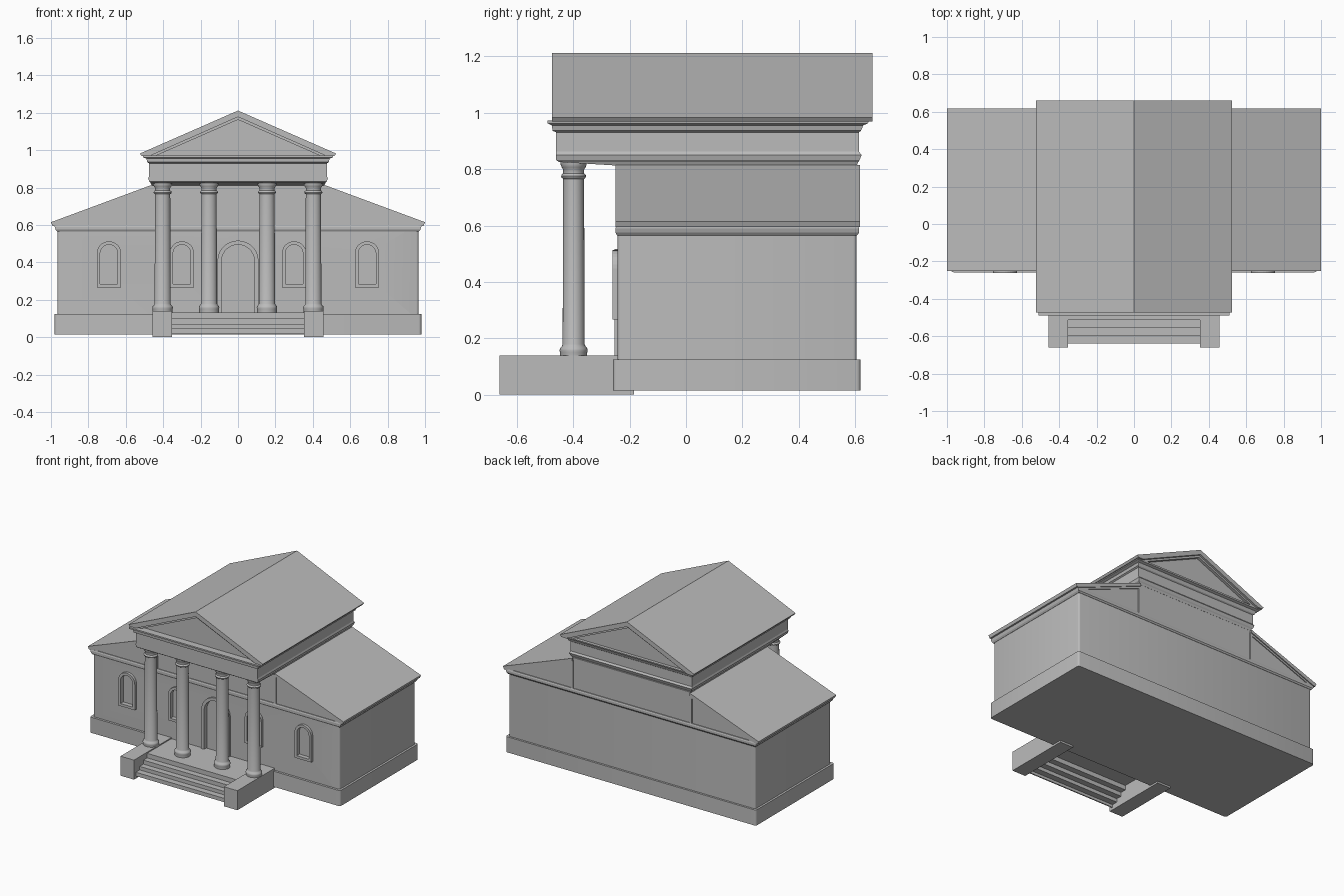
import bpy
import bmesh
import math
from mathutils import Vector

old = bpy.data.objects.get("Cube")
if old:
    bpy.data.objects.remove(old, do_unlink=True)

stone = bpy.data.materials.new("grey_stone")
stone.use_nodes = True
GREY = (0.5, 0.5, 0.5, 1)
stone.diffuse_color = GREY
stone.node_tree.nodes["Principled BSDF"].inputs["Base Color"].default_value = GREY


def finish(name, bm, smooth=False):
    bmesh.ops.recalc_face_normals(bm, faces=bm.faces)
    mesh = bpy.data.meshes.new(name)
    bm.to_mesh(mesh)
    bm.free()
    mesh.materials.append(stone)
    obj = bpy.data.objects.new(name, mesh)
    bpy.context.collection.objects.link(obj)
    if smooth:
        bpy.ops.object.select_all(action='DESELECT')
        obj.select_set(True)
        bpy.context.view_layer.objects.active = obj
        bpy.ops.object.shade_smooth_by_angle(angle=math.radians(35))
    return obj


def extrude(name, points, start, end, axis="y"):
    """Extrude a flat outline along y (outline in x, z) or along x (outline in y, z)."""
    bm = bmesh.new()
    if axis == "y":
        verts = [bm.verts.new((a, start, b)) for a, b in points]
        step = Vector((0, end - start, 0))
    else:
        verts = [bm.verts.new((start, a, b)) for a, b in points]
        step = Vector((end - start, 0, 0))
    face = bm.faces.new(verts)
    out = bmesh.ops.extrude_face_region(bm, geom=[face], use_keep_orig=True)
    moved = [v for v in out["geom"] if isinstance(v, bmesh.types.BMVert)]
    bmesh.ops.translate(bm, vec=step, verts=moved)
    return finish(name, bm)


def box(name, x0, x1, y0, y1, z0, z1, bevel=0):
    bm = bmesh.new()
    bmesh.ops.create_cube(bm, size=1)
    for v in bm.verts:
        v.co = (x1 if v.co.x > 0 else x0, y1 if v.co.y > 0 else y0, z1 if v.co.z > 0 else z0)
    if bevel:
        upright = [e for e in bm.edges if abs(e.verts[0].co.z - e.verts[1].co.z) > 0.001]
        bmesh.ops.bevel(bm, geom=upright, offset=bevel, segments=3, profile=0.5, affect='EDGES')
    return finish(name, bm, smooth=bool(bevel))


def loft(name, levels):
    """Stack of rectangles (z, half width, front, back) joined into one moulding."""
    bm = bmesh.new()
    rings = [[bm.verts.new(p) for p in ((-x, f, z), (x, f, z), (x, b, z), (-x, b, z))]
             for z, x, f, b in levels]
    for low, high in zip(rings, rings[1:]):
        for i in range(4):
            j = (i + 1) % 4
            bm.faces.new((low[i], low[j], high[j], high[i]))
    bm.faces.new(rings[0])
    bm.faces.new(rings[-1])
    return finish(name, bm)


def lathe(name, profile, x, y, sides=28):
    bm = bmesh.new()
    rings = []
    for r, z in profile:
        rings.append([bm.verts.new((x + 1.1 * r * math.cos(math.tau * i / sides),
                                    y + r * math.sin(math.tau * i / sides), z))
                      for i in range(sides)])
    for low, high in zip(rings, rings[1:]):
        for i in range(sides):
            j = (i + 1) % sides
            bm.faces.new((low[i], low[j], high[j], high[i]))
    bm.faces.new(rings[0])
    bm.faces.new(rings[-1])
    return finish(name, bm, smooth=True)


def arch(cx, half, bottom, top, steps=14):
    spring = top - half
    curve = [(cx + half * math.cos(math.pi * i / steps), spring + half * math.sin(math.pi * i / steps))
             for i in range(steps + 1)]
    return [(cx + half, bottom)] + curve + [(cx - half, bottom)]


# Walls with arched recesses
FRONT, BACK = -0.242, 0.604
body = box("main_walls", -0.965, 0.965, FRONT, BACK, 0.1, 0.6, bevel=0.012)
windows = [-0.69, -0.3, 0.3, 0.69]
cutters = [extrude("recess_cutter", arch(x, 0.047, 0.285, 0.495), FRONT - 0.05, FRONT + 0.012)
           for x in windows]
cutters.append(extrude("recess_cutter", arch(0, 0.088, 0.128, 0.495), FRONT - 0.05, FRONT + 0.02))
for cutter in cutters:
    cutter.hide_render = True
    mod = body.modifiers.new("recess", 'BOOLEAN')
    mod.operation = 'DIFFERENCE'
    mod.solver = 'EXACT'
    mod.object = cutter
    bpy.context.view_layer.objects.active = body
    bpy.ops.object.modifier_apply(modifier=mod.name)
    bpy.data.objects.remove(cutter, do_unlink=True)

# Window and door frames
for x in windows:
    ring = arch(x, 0.065, 0.27, 0.513) + arch(x, 0.047, 0.27, 0.495)[::-1]
    extrude("window_frame", ring, FRONT - 0.019, FRONT + 0.004)
    box("window_sill", x - 0.065, x + 0.065, FRONT - 0.019, FRONT + 0.004, 0.267, 0.285)
extrude("door_frame", arch(0, 0.11, 0.125, 0.517) + arch(0, 0.088, 0.125, 0.495)[::-1],
        FRONT - 0.012, FRONT + 0.004)

# Plinth and wall cornice
box("plinth", -0.98, 0.98, -0.258, 0.618, 0.015, 0.125, bevel=0.014)
loft("wall_cornice", [(0.565, 0.967, -0.244, 0.606), (0.575, 0.975, -0.25, 0.613),
                      (0.59, 0.98, -0.25, 0.613), (0.6, 0.98, -0.247, 0.61)])

# Upper hall between the wing roofs
box("upper_hall", -0.462, 0.462, FRONT, BACK, 0.59, 0.83)

# Wing gables, roofs and their trim
for s in (-1, 1):
    extrude("wing_gable", [(s * 0.97, 0.59), (s * 0.45, 0.59), (s * 0.45, 0.795)], FRONT, BACK)
    extrude("wing_roof", [(s * 1.0, 0.615), (s * 0.46, 0.815), (s * 0.46, 0.795),
                          (s * 0.975, 0.595), (s * 0.992, 0.595)], -0.25, 0.617)
    extrude("wing_rake_moulding", [(s * 0.975, 0.597), (s * 0.46, 0.797), (s * 0.46, 0.78),
                                   (s * 0.935, 0.597)], -0.246, 0.61)
    box("wing_corner_trim", min(s * 0.456, s * 0.472), max(s * 0.456, s * 0.472),
        -0.247, 0.61, 0.59, 0.8)

# Entablature and upper cornice
loft("entablature", [(0.812, 0.462, -0.235, 0.605), (0.825, 0.468, -0.45, 0.61),
                     (0.832, 0.475, -0.46, 0.615), (0.85, 0.48, -0.46, 0.622),
                     (0.862, 0.475, -0.46, 0.612), (0.93, 0.475, -0.46, 0.612),
                     (0.936, 0.485, -0.473, 0.62), (0.955, 0.49, -0.475, 0.628),
                     (0.962, 0.508, -0.49, 0.645), (0.972, 0.51, -0.49, 0.647)])

# Pediment and main roof
extrude("pediment_panel", [(-0.49, 0.965), (0.49, 0.965), (0, 1.18)], -0.44, 0.625)
extrude("pediment_moulding", [(-0.49, 0.97), (0, 1.185), (0.49, 0.97), (0.44, 0.97),
                              (0, 1.163), (-0.44, 0.97)], -0.46, 0.645)
extrude("main_roof", [(-0.525, 0.982), (0, 1.212), (0.525, 0.982), (0.515, 0.968),
                      (0.475, 0.968), (0, 1.178), (-0.475, 0.968), (-0.515, 0.968)],
        -0.474, 0.66)

# Columns
column = [(0.048, 0.128), (0.048, 0.15), (0.05, 0.157), (0.048, 0.166), (0.042, 0.172),
          (0.039, 0.18), (0.037, 0.765), (0.042, 0.769), (0.044, 0.775), (0.042, 0.781),
          (0.037, 0.785), (0.037, 0.798), (0.042, 0.806), (0.046, 0.816), (0.046, 0.829)]
for x in (-0.403, -0.155, 0.155, 0.403):
    lathe("column", column, x, -0.398)

# Porch side blocks and steps
for s in (-1, 1):
    box("stair_side_block", min(s * 0.352, s * 0.457), max(s * 0.352, s * 0.457),
        -0.66, -0.185, 0.002, 0.14)
edges = [-0.513, -0.555, -0.597, -0.64]
heights = [0.132, 0.1, 0.072, 0.047, 0.02]
top = [(-0.23, heights[0])]
for i, y in enumerate(edges):
    top += [(y, heights[i]), (y, heights[i + 1])]
under = [(y + 0.008, z - 0.008) for y, z in top[1:-1]]
under = [(-0.23, heights[0] - 0.008)] + under + [(edges[-1] + 0.008, heights[-1])]
extrude("porch_steps", top + under[::-1], -0.356, 0.356, axis="x")
